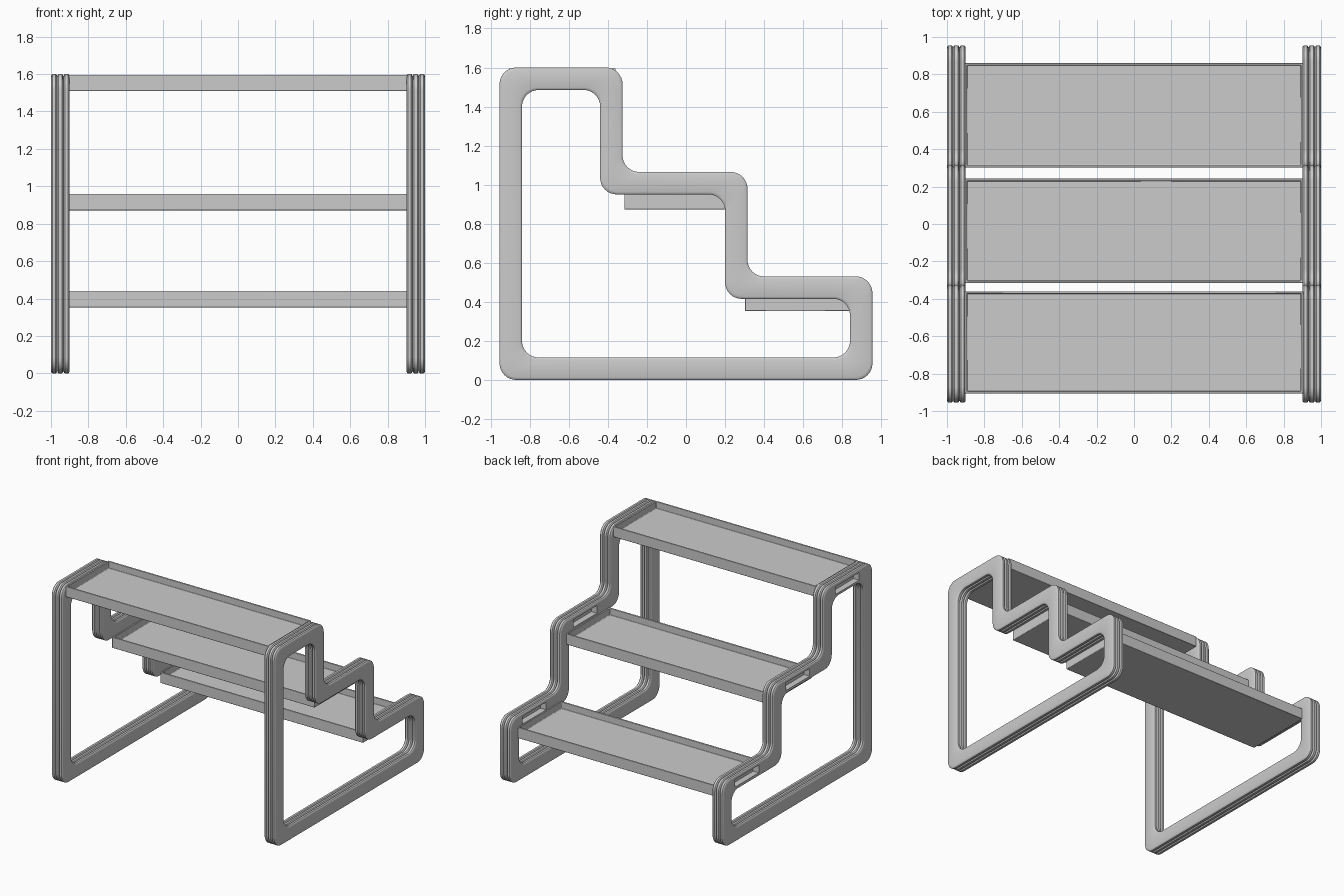
import bpy, bmesh, math
from mathutils import Vector

if "Cube" in bpy.data.objects:
    bpy.data.objects.remove(bpy.data.objects["Cube"])

BAND, THICK, RADIUS, SEGS = 0.115, 0.1, 0.085, 8

# Stepped outline of a side frame as (y, z), counter-clockwise
OUTLINE = [(-0.955, 0), (0.955, 0), (0.955, 0.53), (0.315, 0.53),
           (0.315, 1.065), (-0.325, 1.065), (-0.325, 1.6), (-0.955, 1.6)]


def link(name, bm):
    bmesh.ops.recalc_face_normals(bm, faces=bm.faces)
    mesh = bpy.data.meshes.new(name)
    bm.to_mesh(mesh)
    bm.free()
    ob = bpy.data.objects.new(name, mesh)
    bpy.context.collection.objects.link(ob)
    return ob


def activate(ob):
    bpy.ops.object.select_all(action='DESELECT')
    ob.select_set(True)
    bpy.context.view_layer.objects.active = ob


def rounded_loop(inset):
    """Outline moved inwards by inset, with every corner rounded."""
    pts = [Vector(p) for p in OUTLINE]
    out = []
    for i, p in enumerate(pts):
        a = (p - pts[i - 1]).normalized()
        b = (pts[(i + 1) % len(pts)] - p).normalized()
        corner = p + inset * (Vector((-a.y, a.x)) + Vector((-b.y, b.x)))
        centre = corner + RADIUS * (b - a)
        for k in range(SEGS + 1):
            t = math.pi / 2 * k / SEGS
            out.append(centre + RADIUS * (a * math.sin(t) - b * math.cos(t)))
    return out


def box(bm, centre, size):
    geom = bmesh.ops.create_cube(bm, size=1)['verts']
    bmesh.ops.scale(bm, vec=size, verts=geom)
    bmesh.ops.translate(bm, vec=centre, verts=geom)


def side_frame(name, x0):
    # Cross-section: three rounded layers with grooves between them
    w = THICK / 3
    edge = []
    for i in range(3):
        edge += [(i * w, 0.012), (i * w + 0.003, 0.004), (i * w + 0.008, 0),
                 ((i + 1) * w - 0.008, 0), ((i + 1) * w - 0.003, 0.004)]
    edge.append((THICK, 0.012))
    section = edge + [(x, BAND - d) for x, d in reversed(edge)]

    # Sweep the section around the stepped outline
    bm = bmesh.new()
    loops = [[bm.verts.new((x0 + x, p.x, p.y)) for p in rounded_loop(d)]
             for x, d in section]
    n = len(loops[0])
    for i, cur in enumerate(loops):
        nxt = loops[(i + 1) % len(loops)]
        for j in range(n):
            k = (j + 1) % n
            bm.faces.new((cur[j], cur[k], nxt[k], nxt[j]))
    frame = link(name, bm)

    # Shallow slot in the left-hand face of each tread bar
    bm = bmesh.new()
    for y, z in ((-0.63, 1.54), (0.0, 1.006), (0.65, 0.474)):
        box(bm, (x0, y, z), (0.1, 0.3, 0.062))
    cutter = link("slot_cutter", bm)
    cutter.hide_render = True
    mod = frame.modifiers.new("slots", 'BOOLEAN')
    mod.operation, mod.solver, mod.object = 'DIFFERENCE', 'EXACT', cutter
    activate(frame)
    bpy.ops.object.modifier_apply(modifier=mod.name)
    bpy.data.objects.remove(cutter)
    bpy.ops.object.shade_smooth_by_angle(angle=math.radians(35))


def tray(name, y0, y1, z0, z1):
    # Box with its top inset and sunk to leave a thin rim
    bm = bmesh.new()
    box(bm, (0, (y0 + y1) / 2, (z0 + z1) / 2), (1.81, y1 - y0, z1 - z0))
    bm.normal_update()
    top = max(bm.faces, key=lambda f: f.calc_center_median().z)
    bmesh.ops.inset_region(bm, faces=[top], thickness=0.016)
    rim_walls = bmesh.ops.extrude_discrete_faces(bm, faces=[top])['faces']
    bmesh.ops.translate(bm, vec=(0, 0, -0.055), verts=rim_walls[0].verts)
    ob = link(name, bm)
    bev = ob.modifiers.new("soft_edges", 'BEVEL')
    bev.width, bev.segments = 0.004, 2
    activate(ob)
    bpy.ops.object.shade_smooth_by_angle(angle=math.radians(35))


# Two identical side frames
side_frame("left_side_frame", -1.0)
side_frame("right_side_frame", 0.9)

# Three trays stepping down towards the back
tray("top_tray", -0.907, -0.36, 1.51, 1.595)
tray("middle_tray", -0.315, 0.242, 0.872, 0.96)
tray("bottom_tray", 0.302, 0.86, 0.352, 0.44)
